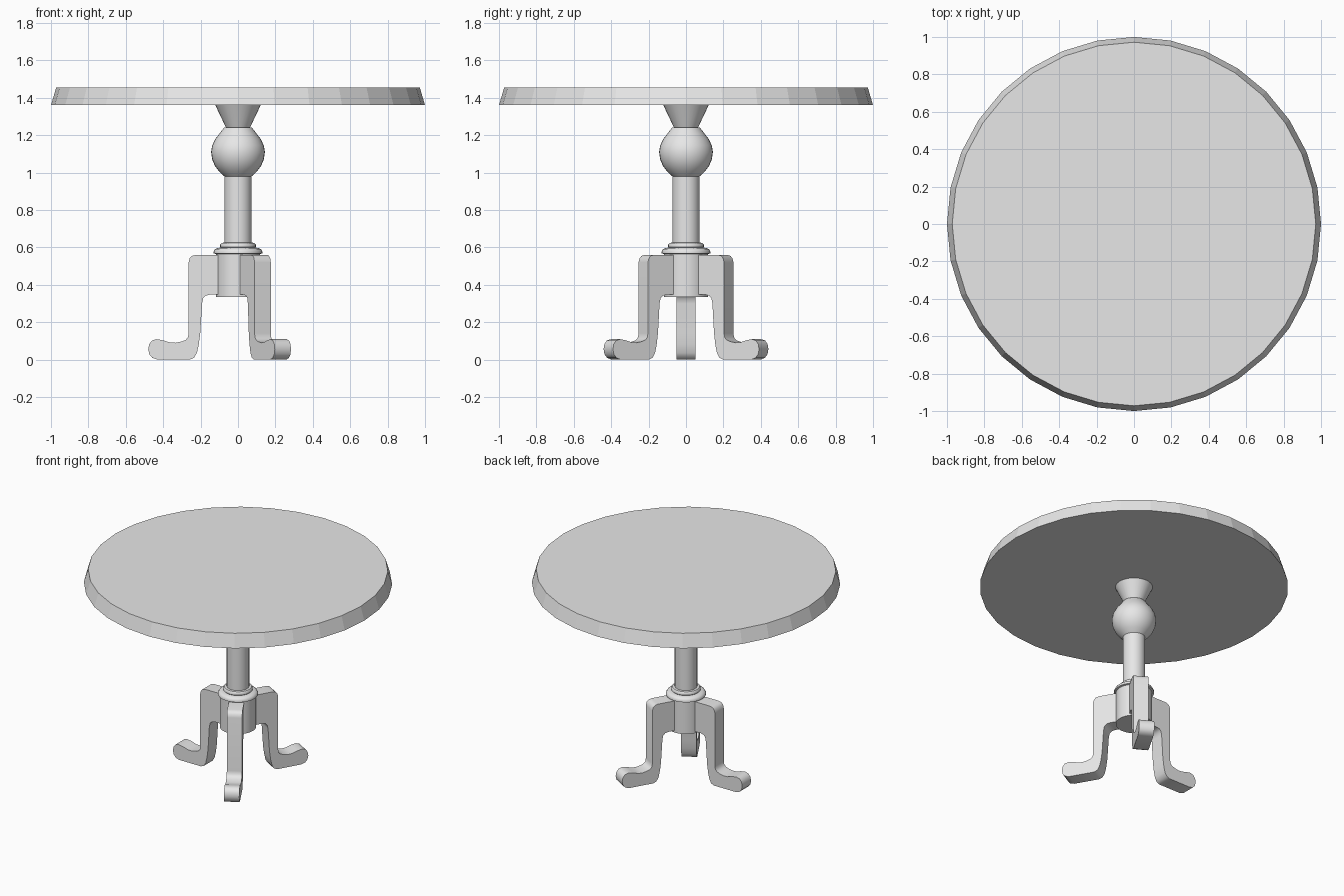
import bpy
import bmesh
from math import radians, cos, sin, pi
from mathutils import Matrix

cube = bpy.data.objects.get("Cube")
if cube:
    bpy.data.objects.remove(cube, do_unlink=True)

# Single plain finish
GREY = (0.8, 0.8, 0.8, 1.0)
mat = bpy.data.materials.new("light grey")
mat.use_nodes = True
mat.diffuse_color = GREY
mat.node_tree.nodes["Principled BSDF"].inputs["Base Color"].default_value = GREY


def add_object(name, bm, smooth=None):
    bmesh.ops.recalc_face_normals(bm, faces=bm.faces)
    mesh = bpy.data.meshes.new(name)
    bm.to_mesh(mesh)
    bm.free()
    mesh.materials.append(mat)
    obj = bpy.data.objects.new(name, mesh)
    bpy.context.collection.objects.link(obj)
    if smooth:
        bpy.ops.object.select_all(action="DESELECT")
        obj.select_set(True)
        bpy.context.view_layer.objects.active = obj
        bpy.ops.object.shade_smooth_by_angle(angle=radians(smooth))
    return obj


def turned(name, profile, sides=32, smooth=None):
    """Lathe a (radius, height) profile around z with flat end caps."""
    bm = bmesh.new()
    rings = [[bm.verts.new((r * cos(2 * pi * i / sides), r * sin(2 * pi * i / sides), z))
              for i in range(sides)] for r, z in profile]
    for low, high in zip(rings, rings[1:]):
        for i in range(sides):
            j = (i + 1) % sides
            bm.faces.new((low[i], low[j], high[j], high[i]))
    bm.faces.new(rings[0][::-1])
    bm.faces.new(rings[-1])
    return add_object(name, bm, smooth)


# Bevelled round top, faceted rim
turned("table_top", [(1.0, 1.36), (0.972, 1.455)])

# Pedestal, from the hub up
turned("hub", [(0.118, 0.335), (0.118, 0.565), (0.13, 0.568), (0.13, 0.578),
               (0.123, 0.59), (0.108, 0.597), (0.09, 0.599)], smooth=35)
turned("collar", [(0.088, 0.595), (0.095, 0.603), (0.095, 0.615),
                  (0.088, 0.624), (0.07, 0.626)], smooth=40)
turned("shaft", [(0.073, 0.6), (0.073, 0.98)], smooth=30)
turned("bulb", [(0.073, 0.98), (0.1, 1.005), (0.123, 1.035), (0.138, 1.07),
                (0.144, 1.11), (0.138, 1.145), (0.121, 1.18), (0.098, 1.21),
                (0.075, 1.24)], smooth=30)
turned("neck", [(0.063, 1.238), (0.122, 1.362)], smooth=30)

# Leg side profile: (distance from centre, height)
LEG = [(0.08, 0.56), (0.225, 0.56), (0.245, 0.555), (0.258, 0.542), (0.264, 0.52),
       (0.264, 0.14), (0.268, 0.118), (0.28, 0.105), (0.3, 0.097), (0.335, 0.09),
       (0.365, 0.092), (0.4, 0.103), (0.435, 0.109), (0.46, 0.102), (0.475, 0.082),
       (0.48, 0.055), (0.474, 0.028), (0.458, 0.009), (0.43, 0.0), (0.257, 0.0),
       (0.235, 0.01), (0.22, 0.035), (0.21, 0.08), (0.202, 0.14), (0.192, 0.3),
       (0.186, 0.328), (0.172, 0.342), (0.15, 0.347), (0.08, 0.347)]
HALF_WIDTH = 0.05

for name, angle in (("right_leg", 180), ("front_leg", -60), ("back_leg", 60)):
    bm = bmesh.new()
    face = bm.faces.new([bm.verts.new((r, -HALF_WIDTH, z)) for r, z in LEG])
    out = bmesh.ops.extrude_face_region(bm, geom=[face])
    moved = [v for v in out["geom"] if isinstance(v, bmesh.types.BMVert)]
    bmesh.ops.translate(bm, verts=moved, vec=(0, 2 * HALF_WIDTH, 0))
    bm.transform(Matrix.Rotation(radians(angle), 4, "Z"))
    add_object(name, bm, smooth=40)
